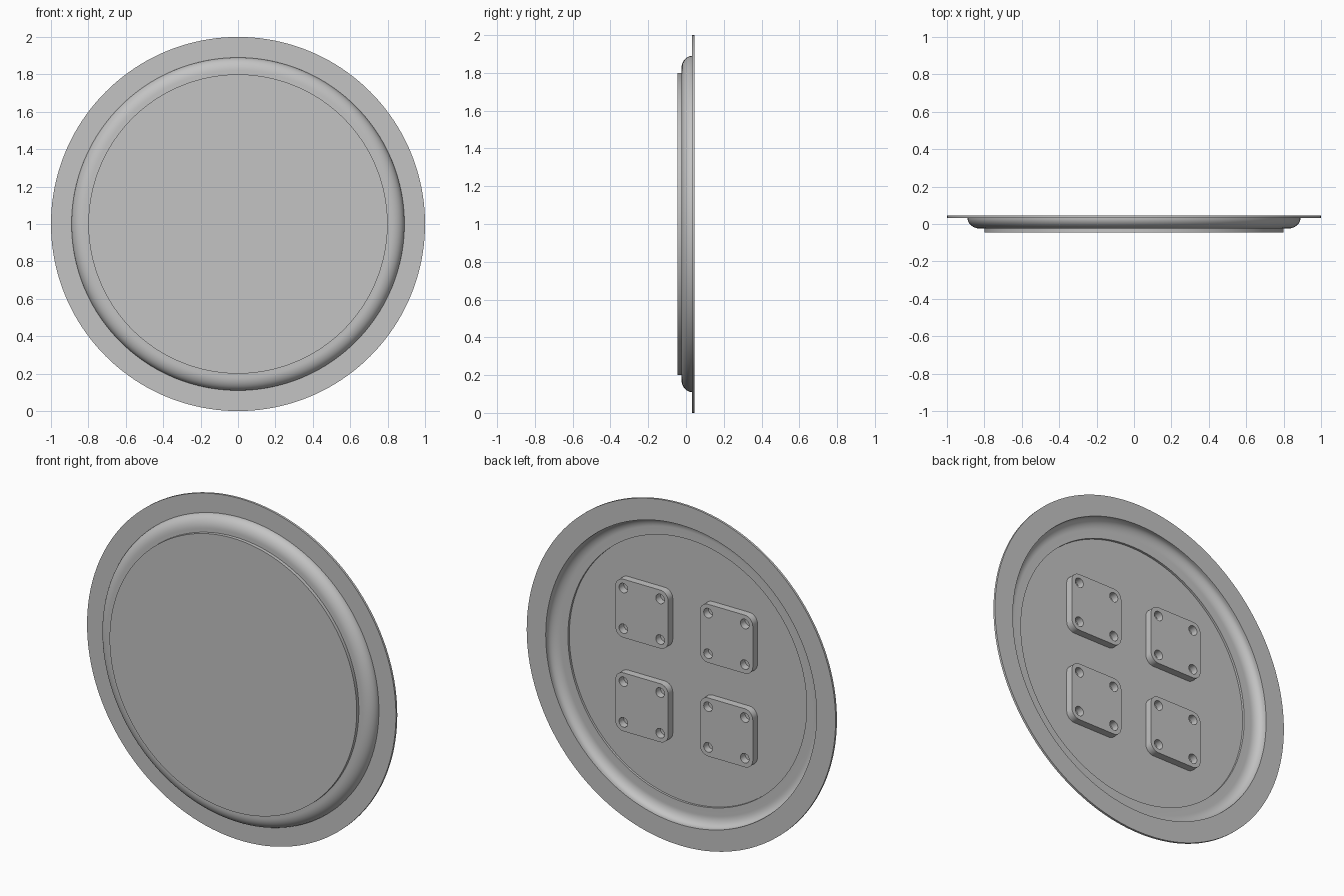
import bpy
import bmesh
from math import cos, sin, pi, radians
from mathutils import Matrix, Vector

if "Cube" in bpy.data.objects:
    bpy.data.objects.remove(bpy.data.objects["Cube"], do_unlink=True)

SEGMENTS = 160
CENTRE = Vector((0, 0, 1))

grey = bpy.data.materials.new("plain_grey")
grey.use_nodes = True
colour = (0.55, 0.55, 0.55, 1)
grey.diffuse_color = colour
grey.node_tree.nodes["Principled BSDF"].inputs["Base Color"].default_value = colour


def finish(name, mesh):
    """Link a mesh as a named grey part with smooth curves and sharp edges."""
    mesh.materials.clear()
    mesh.materials.append(grey)
    obj = bpy.data.objects.new(name, mesh)
    bpy.context.collection.objects.link(obj)
    bpy.ops.object.select_all(action='DESELECT')
    obj.select_set(True)
    bpy.context.view_layer.objects.active = obj
    bpy.ops.object.shade_smooth_by_angle(angle=radians(30))
    return obj


def lathe(name, profile):
    """Spin a closed (radius, y) profile around the plate's y axis."""
    bm = bmesh.new()
    verts = [bm.verts.new((r, y, 0)) for r, y in profile]
    edges = [bm.edges.new((v, verts[i - 1])) for i, v in enumerate(verts)]
    bmesh.ops.spin(bm, geom=verts + edges, cent=(0, 0, 0), axis=(0, 1, 0),
                   angle=2 * pi, steps=SEGMENTS, use_merge=True)
    bmesh.ops.remove_doubles(bm, verts=bm.verts, dist=1e-5)
    bmesh.ops.recalc_face_normals(bm, faces=bm.faces)
    bmesh.ops.translate(bm, verts=bm.verts, vec=CENTRE)
    mesh = bpy.data.meshes.new(name)
    bm.to_mesh(mesh)
    bm.free()
    return finish(name, mesh)


def arc(cx, cy, rx, ry, start, end, steps=12):
    angles = [start + (end - start) * i / steps for i in range(steps + 1)]
    return [(cx + rx * cos(a), cy + ry * sin(a)) for a in angles]


# Pressed shell: flat outer rim, rounded wall, flat inner lip
outer_wall = arc(0.82, 0.032, 0.07, 0.057, 0, -pi / 2)
inner_wall = arc(0.82, 0.032, 0.057, 0.044, -pi / 2, 0)
lathe("rim_shell", [(1, 0.045), (1, 0.032)] + outer_wall
      + [(0.773, -0.025), (0.773, -0.012)] + inner_wall + [(0.877, 0.045)])

# Round front plate closing the shell
bm = bmesh.new()
turn = Matrix.Translation(CENTRE + Vector((0, -0.035, 0))) @ Matrix.Rotation(pi / 2, 4, 'X')
bmesh.ops.create_cone(bm, cap_ends=True, segments=SEGMENTS, radius1=0.8,
                      radius2=0.8, depth=0.02, matrix=turn)
plate = bpy.data.meshes.new("front_plate")
bm.to_mesh(plate)
bm.free()
finish("front_plate", plate)


# Mounting pad: rounded square with a hole in each corner
def add_loop(curve, points):
    spline = curve.splines.new('POLY')
    spline.points.add(len(points) - 1)
    for p, (x, y) in zip(spline.points, points):
        p.co = (x, y, 0, 1)
    spline.use_cyclic_u = True


HOLE = 0.119
corners = [(HOLE, HOLE), (-HOLE, HOLE), (-HOLE, -HOLE), (HOLE, -HOLE)]
curve = bpy.data.curves.new("pad_outline", 'CURVE')
curve.dimensions = '2D'
curve.fill_mode = 'BOTH'
curve.extrude = 0.0215
outline = []
for i, (x, y) in enumerate(corners):
    outline += arc(x, y, 0.052, 0.052, i * pi / 2, (i + 1) * pi / 2, 8)
    add_loop(curve, arc(x, y, 0.028, 0.028, 0, 2 * pi, 24)[:-1])
add_loop(curve, outline)
helper = bpy.data.objects.new("pad_outline", curve)
bpy.context.collection.objects.link(helper)
bpy.context.view_layer.update()
graph = bpy.context.evaluated_depsgraph_get()
pad_mesh = bpy.data.meshes.new_from_object(helper.evaluated_get(graph))
bpy.data.objects.remove(helper, do_unlink=True)

# Weld the caps to the sides and stand the pad upright
bm = bmesh.new()
bm.from_mesh(pad_mesh)
bmesh.ops.remove_doubles(bm, verts=bm.verts, dist=1e-5)
bmesh.ops.recalc_face_normals(bm, faces=bm.faces)
bmesh.ops.rotate(bm, verts=bm.verts, matrix=Matrix.Rotation(pi / 2, 3, 'X'))
bm.to_mesh(pad_mesh)
bm.free()

# Four pads on the back of the plate
for side, sx in (("left", 1), ("right", -1)):
    for level, sz in (("upper", 1), ("lower", -1)):
        pad = finish(f"{level}_{side}_pad", pad_mesh.copy())
        pad.location = CENTRE + Vector((sx * 0.274, -0.0035, sz * 0.274))
